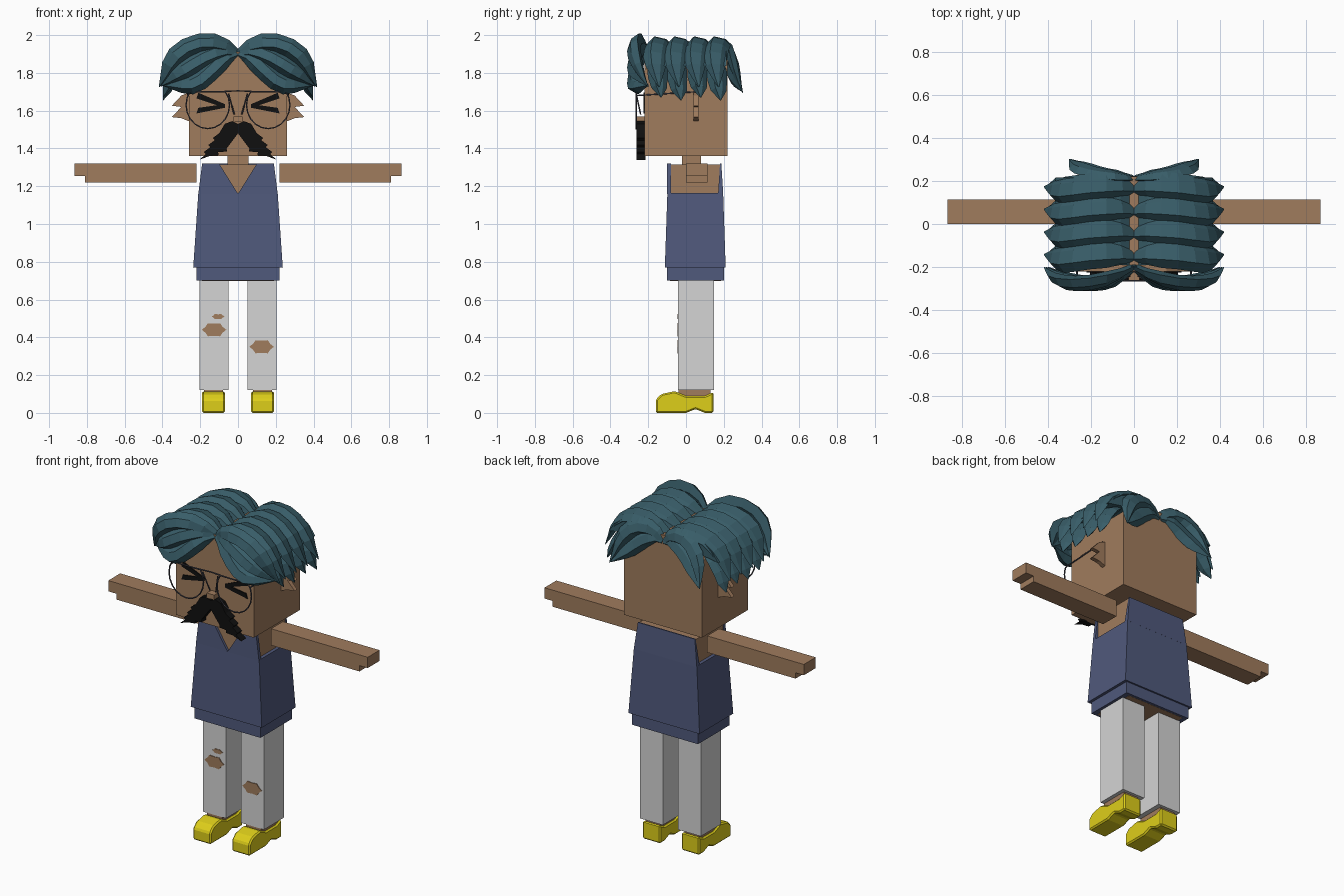
import bpy, bmesh
from math import sin, cos, pi
from mathutils import Vector

cube = bpy.data.objects.get("Cube")
if cube:
    bpy.data.objects.remove(cube, do_unlink=True)


def material(name, red, green, blue):
    mat = bpy.data.materials.new(name)
    mat.use_nodes = True
    colour = (red, green, blue, 1)
    mat.diffuse_color = colour
    mat.node_tree.nodes["Principled BSDF"].inputs["Base Color"].default_value = colour
    return mat


skin = material("tan skin", .35, .2, .11)
teal = material("teal hair", .04, .11, .14)
navy = material("slate blue cloth", .08, .1, .2)
grey = material("light grey trousers", .66, .66, .66)
yellow = material("yellow shoes", .73, .62, .01)
black = material("black", .005, .005, .005)
steel = material("dark steel", .06, .06, .08)


def finish(name, data, mat, mirror):
    data.materials.append(mat)
    obj = bpy.data.objects.new(name, data)
    bpy.context.collection.objects.link(obj)
    if mirror:
        obj.modifiers.new("mirror", "MIRROR")
    return obj


def loft(name, rings, mat, mirror=False):
    """Join equal rings of points into one closed solid."""
    bm = bmesh.new()
    loops = [[bm.verts.new(point) for point in ring] for ring in rings]
    for lower, upper in zip(loops, loops[1:]):
        for i in range(len(lower)):
            bm.faces.new((lower[i - 1], lower[i], upper[i], upper[i - 1]))
    bm.faces.new(loops[0])
    bm.faces.new(loops[-1])
    bmesh.ops.recalc_face_normals(bm, faces=bm.faces)
    mesh = bpy.data.meshes.new(name)
    bm.to_mesh(mesh)
    bm.free()
    return finish(name, mesh, mat, mirror)


def box(name, half_width, front, back, bottom, top, mat, centre=None, taper=0):
    """Block on the middle line, or a mirrored pair when a centre is given."""
    middle = centre or 0
    rings = []
    for z, inset in ((bottom, 0), (top, taper)):
        left, right = middle - half_width + inset, middle + half_width - inset
        near, far = front + inset / 2, back - inset / 2
        rings.append([(left, near, z), (right, near, z), (right, far, z), (left, far, z)])
    return loft(name, rings, mat, mirror=centre is not None)


def plate(name, outline, front, back, mat, mirror=True):
    """Outline in x and z, given depth along y."""
    return loft(name, [[(x, y, z) for x, z in outline] for y in (front, back)], mat, mirror)


def spiky(start, end, spikes, depth):
    """Zigzag edge between two points, with teeth to the left of the way."""
    start, end = Vector(start), Vector(end)
    way = end - start
    tooth = Vector((-way.y, way.x)).normalized() * depth
    points = []
    for i in range(spikes):
        points.append(start + way * i / spikes)
        points.append(start + way * (i + .9) / spikes + tooth)
    return points + [end]


def wire(name, points, cyclic=False):
    curve = bpy.data.curves.new(name, "CURVE")
    curve.dimensions = "3D"
    curve.bevel_depth = .004
    curve.bevel_resolution = 1
    spline = curve.splines.new("POLY")
    spline.points.add(len(points) - 1)
    for target, point in zip(spline.points, points):
        target.co = (*point, 1)
    spline.use_cyclic_u = cyclic
    finish(name, curve, steel, True)


# Head, neck, ears and arms
plate("head", [(0, 1.36), (.26, 1.36), (.26, 1.82), (.15, 1.9), (0, 1.91)], -.22, .22, skin)
box("neck", .055, -.02, .08, 1.3, 1.37, skin)
box("torso", .19, -.085, .185, .699, 1.315, skin)
plate("ear", [(.25, 1.54), (.25, 1.7)] + spiky((.3, 1.68), (.3, 1.56), 2, .05), .04, .065, skin)
plate("arm", [(.22, 1.22), (.81, 1.22), (.81, 1.255), (.865, 1.255), (.865, 1.32), (.22, 1.32)],
      0, .113, skin)

# Sleeveless shirt with a V neck
box("shirt_body", .237, -.112, .21, .77, 1.165, navy, taper=.027)
box("shirt_hem", .22, -.1, .2, .7, .775, navy)
plate("shirt_strap", [(0, 1.16), (.21, 1.16), (.19, 1.32), (.1, 1.32)], -.1, -.08, navy)
box("shirt_back", .21, .17, .197, 1.16, 1.32, navy, taper=.02)

# Legs and feet
box("trouser_leg", .076, -.042, .148, .12, .7, grey, centre=.127)
box("foot", .05, -.04, .13, .05, .125, skin, centre=.13)
shoe_side = [(-.16, 0), (-.16, .07), (-.13, .1), (-.06, .115), (0, .09), (.1, .09),
             (.145, .11), (.145, 0), (.1, 0), (.05, .02), (0, 0)]
shoe = loft("shoe", [[(x, y, z) for y, z in shoe_side] for x in (.07, .19)], yellow, True)
bevel = shoe.modifiers.new("bevel", "BEVEL")
bevel.width = .008
bevel.segments = 1


def tear(name, x, z, half_width, half_height):
    """Ragged patch of skin showing through the trousers."""
    outline = []
    for i in range(12):
        angle, reach = i * pi / 6, 1 - .2 * (i % 2)
        outline.append((x + half_width * reach * cos(angle), z + half_height * reach * sin(angle)))
    plate(name, outline, -.046, -.039, skin, mirror=False)


tear("right_knee_tear", -.127, .44, .065, .04)
tear("right_thigh_tear", -.105, .51, .035, .015)
tear("left_knee_tear", .125, .35, .065, .04)

# Squeezed eyes, nose and moustache
for name, slope, rise in (("upper_eye_stroke", .06, .015), ("lower_eye_stroke", -.02, -.01)):
    inner, outer = 1.625, 1.62 + slope
    plate(name, [(.07, inner - .01), (.07, inner + .01), (.21, outer + .015), (.22, outer - .015)],
          -.226, -.21, black)
box("nose", .025, -.262, -.21, 1.54, 1.57, skin)
plate("moustache", [(0, 1.48), (0, 1.53), (.03, 1.545), (.07, 1.53)]
      + spiky((.1, 1.48), (.17, 1.37), 3, .015) + [(.205, 1.34)]
      + spiky((.15, 1.36), (.06, 1.4), 2, .015), -.262, -.215, black)

# Wire glasses: flat-topped lenses, bridge, nose pads and temples
rim_y = -.264
rim = []
for i in range(20):
    angle = i * pi / 10
    rim.append((.16 + .115 * cos(angle), rim_y, min(1.7, 1.63 + .125 * sin(angle))))
wire("lens_rim", rim, cyclic=True)
wire("glasses_temple", [(.265, rim_y, 1.68), (.265, .05, 1.7)])
wire("nose_pad", [(.05, rim_y, 1.69), (.02, -.24, 1.58)])
wire("glasses_bridge", [(0, rim_y, 1.705), (.12, rim_y, 1.7)])


# Hair: each lock follows a rounded arch, a low sweep, or a blend of both
def arch(t):
    angle = 2.5 - 3.1 * t
    return Vector((.16 + .19 * cos(angle) + .1 * t ** 6, 0, 1.81 + .15 * sin(angle)))


def sweep(t):
    return Vector((.4 * t, 0, 1.82 + .085 * cos(pi * min(1, 1.5 * t))))


def lock(name, path, width, thick, facing=0):
    """Ridged tapering lock; it faces along y by sign, or outward when zero."""
    section = ((-1, -.2), (-.4, 1), (.5, .6), (1, -.3), (0, -.7))
    depth = Vector((0, 1, 0))
    rings = []
    for i, point in enumerate(path):
        t = i / (len(path) - 1)
        along = path[min(i + 1, len(path) - 1)] - path[max(i - 1, 0)]
        outward = along.cross(depth).normalized()
        across, out = (outward, depth * facing) if facing else (depth, outward)
        size = min(1, .5 + 2 * t, .05 + 3 * (1 - t))
        rings.append([point + across * u * width * size + out * v * thick * size
                      for u, v in section])
    loft(name, rings, teal, True)


steps = [i / 8 for i in range(9)]
plate("hair_base", [(p.x, p.z) for p in map(arch, steps[:7])], -.19, .215, teal)

# Side locks repeated from front to back, each with a shorter lock below
for row in range(4):
    y = -.15 + row * .105
    path = [arch(t) + Vector((0, y + .012 * sin(7 * t), 0)) for t in steps]
    lock("side_lock", path, .066, .035)
    low = Vector((-.02, .01, -.055 - .015 * (row % 2)))
    lock("lower_side_lock", [p + low for p in path[4:]], .052, .035)

# Front and back locks swept away from the parting
for blend in (0, .5, 1):
    path = [arch(t).lerp(sweep(t), blend) for t in steps]
    lock("front_lock", [p + Vector((0, -.2 - .07 * sin(pi * t), 0))
                        for p, t in zip(path, steps)], .052, .042, facing=-1)
    if blend < 1:
        lock("back_lock", [Vector((p.x * .72, .21 + .09 * t * t, p.z - .03))
                           for p, t in zip(path, steps)], .05, .035, facing=1)
